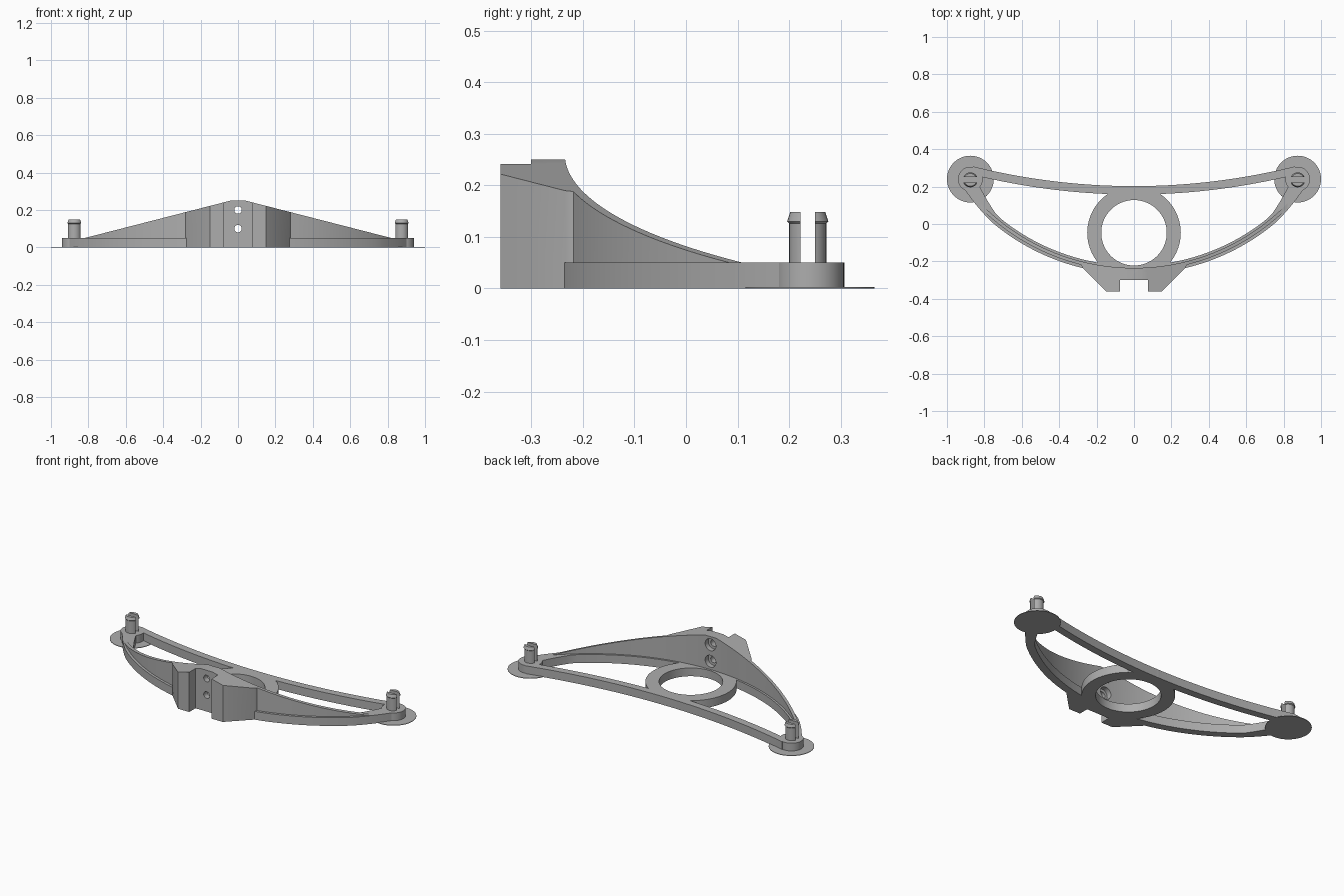
import bpy, bmesh, math
from math import sin, cos, radians

cube = bpy.data.objects.get("Cube")
if cube:
    bpy.data.objects.remove(cube, do_unlink=True)

GREY = (0.42, 0.42, 0.42, 1)
mat = bpy.data.materials.new("grey plastic")
mat.use_nodes = True
mat.diffuse_color = GREY
mat.node_tree.nodes["Principled BSDF"].inputs["Base Color"].default_value = GREY

ARC_Y = 0.912            # centre of the big front arc
BASE_H = 0.05            # height of the flat frame
POST_X, POST_Y = 0.875, 0.24
RING_Y = -0.047


def finish(name, bm):
    bmesh.ops.recalc_face_normals(bm, faces=bm.faces)
    mesh = bpy.data.meshes.new(name)
    bm.to_mesh(mesh)
    bm.free()
    mesh.materials.append(mat)
    ob = bpy.data.objects.new(name, mesh)
    bpy.context.collection.objects.link(ob)
    return ob


def prism(name, outline, low, high, axis="z"):
    """Extrude a 2D outline along z, or an (x, z) outline along y."""
    bm = bmesh.new()
    place = (lambda a, b, c: (a, b, c)) if axis == "z" else (lambda a, b, c: (a, c, b))
    face = bm.faces.new([bm.verts.new(place(a, b, low)) for a, b in outline])
    new = bmesh.ops.extrude_face_region(bm, geom=[face])["geom"]
    verts = [g for g in new if isinstance(g, bmesh.types.BMVert)]
    bmesh.ops.translate(bm, verts=verts, vec=place(0, 0, high - low))
    return finish(name, bm)


def lathe(name, profile, x, y, steps=48, closed=False):
    """Spin an (r, z) profile round a vertical axis."""
    bm = bmesh.new()
    rings = [[bm.verts.new((x + r * cos(2 * math.pi * i / steps),
                            y + r * sin(2 * math.pi * i / steps), z))
              for i in range(steps)] for r, z in profile]
    pairs = list(zip(rings, rings[1:]))
    if closed:
        pairs.append((rings[-1], rings[0]))
    else:
        bm.faces.new(rings[0])
        bm.faces.new(rings[-1])
    for a, b in pairs:
        for i in range(steps):
            j = (i + 1) % steps
            bm.faces.new((a[i], a[j], b[j], b[i]))
    return finish(name, bm)


def circle(cx, cy, r, steps=32):
    return [(cx + r * cos(2 * math.pi * i / steps), cy + r * sin(2 * math.pi * i / steps))
            for i in range(steps)]


def boolean(ob, cutter, operation):
    mod = ob.modifiers.new(operation.lower(), "BOOLEAN")
    mod.operation = operation
    mod.solver = "EXACT"
    mod.object = cutter
    bpy.context.view_layer.objects.active = ob
    bpy.ops.object.modifier_apply(modifier=mod.name)
    bpy.data.objects.remove(cutter, do_unlink=True)


def arc_point(r, deg):
    return (r * sin(radians(deg)), ARC_Y - r * cos(radians(deg)))


def smooth(ob):
    bpy.ops.object.select_all(action="DESELECT")
    ob.select_set(True)
    bpy.context.view_layer.objects.active = ob
    bpy.ops.object.shade_smooth_by_angle(angle=radians(25))


parts = []

# Curved base of the front rib, narrowing into the end bosses
angles = [52 * i / 32 for i in range(-32, 33)]
ease = lambda a: max(0, (abs(a) - 40) / 12)
outer = [arc_point(1.18 - 0.02 * ease(a), a) for a in angles]
inner = [arc_point(1.135 - 0.06 * ease(a), a) for a in angles]
parts.append(prism("front_rib_base", outer + inner[::-1], 0, BASE_H))

# Back rib, a shallow curve
xs = [0.86 * i / 24 for i in range(-24, 25)]
curve = lambda x: 0.18 + 0.142 * x * x
back = [(x, curve(x) + 0.0225) for x in xs] + [(x, curve(x) - 0.0225) for x in xs[::-1]]
parts.append(prism("back_rib", back, 0, BASE_H))

# Centre ring
parts.append(lathe("centre_ring", [(0.25, 0), (0.25, BASE_H), (0.175, BASE_H), (0.175, 0)],
                   0, RING_Y, 72, True))

# Tall wall and notched mounting block in one outline
wall_angles = [14 + 32.5 * i / 20 for i in range(21)]
right = [arc_point(1.165, a) for a in wall_angles]
left = [(-x, y) for x, y in right[::-1]]
block = [(-0.275, -0.235), (-0.15, -0.36), (-0.075, -0.36), (-0.075, -0.3)]
block += [(-x, y) for x, y in block[::-1]]
inside = [arc_point(1.147, 46.5 * i / 28) for i in range(28, -29, -1)]
wall = prism("front_wall_and_block", left + block + right + inside, 0, 0.4)

# Slope the top down to both sides
slope = [(-0.82, 0.05), (-0.04, 0.25), (0.04, 0.25), (0.82, 0.05), (0.82, -0.1), (-0.82, -0.1)]
boolean(wall, prism("slope_cutter", slope, -1, 1, "y"), "INTERSECT")

# Screw holes, wider at the back
for z in (0.1, 0.2):
    boolean(wall, prism("hole_cutter", circle(0, z, 0.02), -0.5, 0, "y"), "DIFFERENCE")
    boolean(wall, prism("bore_cutter", circle(0, z, 0.036), -0.265, 0, "y"), "DIFFERENCE")
parts.append(wall)

# End pads, bosses and split clip pins
for side, x in (("left", POST_X), ("right", -POST_X)):
    parts.append(lathe(side + "_pad", [(0.125, 0), (0.125, 0.003)], x, POST_Y, 64))
    parts.append(lathe(side + "_boss", [(0.066, 0), (0.066, BASE_H)], x, POST_Y))
    pin = lathe(side + "_clip_pin", [(0.036, 0.045), (0.036, 0.126), (0.04, 0.13), (0.034, 0.148)],
                x, POST_Y - 0.004, 32)
    gap = [(x - 0.1, POST_Y - 0.018), (x + 0.1, POST_Y - 0.018),
           (x + 0.1, POST_Y + 0.01), (x - 0.1, POST_Y + 0.01)]
    boolean(pin, prism("slot_cutter", gap, BASE_H, 0.3), "DIFFERENCE")
    parts.append(pin)

for ob in parts:
    smooth(ob)
